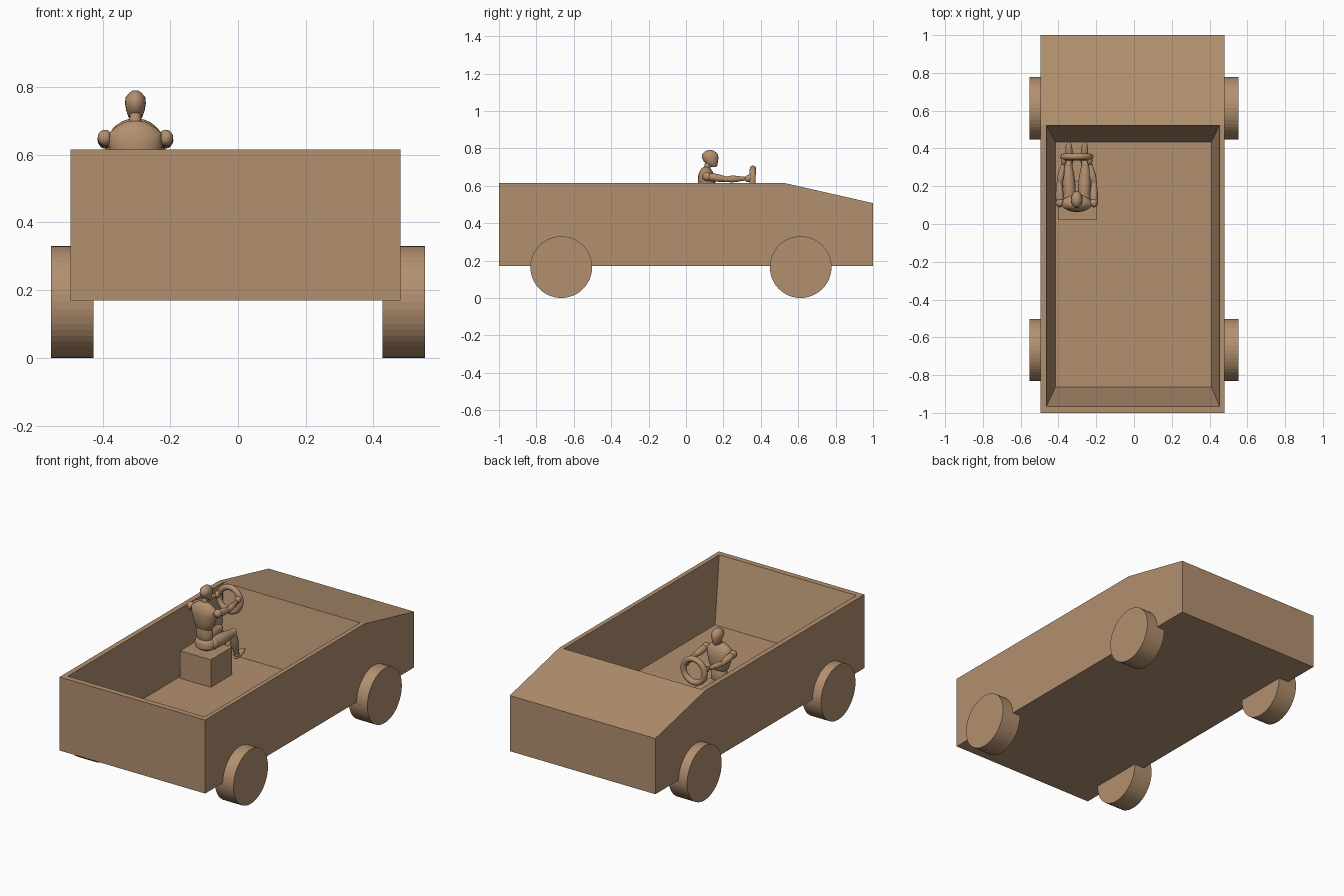
import bpy, bmesh, math
from mathutils import Vector, Matrix

if "Cube" in bpy.data.objects:
    bpy.data.objects.remove(bpy.data.objects["Cube"])

tan = bpy.data.materials.new("tan")
tan.diffuse_color = (0.45, 0.28, 0.16, 1)
tan.use_nodes = True
tan.node_tree.nodes["Principled BSDF"].inputs["Base Color"].default_value = tan.diffuse_color


def finish(name, bm, angle=None):
    bmesh.ops.recalc_face_normals(bm, faces=bm.faces)
    me = bpy.data.meshes.new(name)
    bm.to_mesh(me)
    bm.free()
    ob = bpy.data.objects.new(name, me)
    me.materials.append(tan)
    bpy.context.collection.objects.link(ob)
    if angle:
        bpy.ops.object.select_all(action='DESELECT')
        ob.select_set(True)
        bpy.context.view_layer.objects.active = ob
        bpy.ops.object.shade_smooth_by_angle(angle=math.radians(angle))
    return ob


def skin(bm, loops):
    for a, b in zip(loops, loops[1:]):
        n = len(a)
        for i in range(n):
            bm.faces.new((a[i], a[(i + 1) % n], b[(i + 1) % n], b[i]))


def loft(name, rings, seg=20):
    """rings: (centre, rx, ry), all square to the line from first to last centre"""
    bm = bmesh.new()
    d = Vector(rings[-1][0]) - Vector(rings[0][0])
    vertical = abs(d.z) > 4 * Vector((d.x, d.y)).length
    rot = Matrix.Identity(3) if vertical else d.to_track_quat('Z', 'Y').to_matrix()
    loops = []
    for c, rx, ry in rings:
        loops.append([bm.verts.new(Vector(c) + rot @ Vector((rx * math.cos(t), ry * math.sin(t), 0)))
                      for t in (2 * math.pi * i / seg for i in range(seg))])
    skin(bm, loops)
    bm.faces.new(loops[0])
    bm.faces.new(loops[-1])
    return finish(name, bm, 40)


def limb(name, a, b, radii):
    a, b = Vector(a), Vector(b)
    n = len(radii) - 1
    return loft(name, [(a.lerp(b, i / n), r, r) for i, r in enumerate(radii)], 16)


def ball(name, c, size, tilt=0):
    bm = bmesh.new()
    bmesh.ops.create_uvsphere(bm, u_segments=18, v_segments=12, radius=1,
                              matrix=Matrix.Translation(c) @ Matrix.Rotation(tilt, 4, 'X')
                              @ Matrix.Diagonal((*size, 1)))
    return finish(name, bm, 40)


# car body: side profile, open tub with tapered walls
bm = bmesh.new()
L, R = -0.495, 0.48
profile = [(-1, 0.615), (-1, 0.17), (1, 0.17), (1, 0.507), (0.525, 0.615)]
left, right = [[bm.verts.new((x, y, z)) for y, z in profile] for x in (L, R)]
for i in range(4):
    bm.faces.new((left[i], left[i + 1], right[i + 1], right[i]))
bm.faces.new(left)
bm.faces.new(right)
rim = [left[0], right[0], right[4], left[4]]
tub = [[bm.verts.new(p) for p in ((x0, y0, z), (x1, y0, z), (x1, y1, z), (x0, y1, z))]
       for x0, x1, y0, y1, z in ((-0.464, 0.453, -0.965, 0.522, 0.615),
                                 (-0.415, 0.409, -0.862, 0.435, 0.242))]
skin(bm, [rim] + tub)
bm.faces.new(tub[1])
finish("car_body", bm)

# wheels
for y, end in ((0.613, "front"), (-0.667, "rear")):
    for s, side in ((-1, "left"), (1, "right")):
        bm = bmesh.new()
        bmesh.ops.create_cone(bm, cap_ends=True, segments=48, radius1=0.165, radius2=0.165, depth=0.125,
                              matrix=Matrix.Translation((s * 0.49, y, 0.165)) @ Matrix.Rotation(math.pi / 2, 4, 'Y'))
        finish(f"{end}_{side}_wheel", bm)

# seat block
bm = bmesh.new()
bmesh.ops.create_cube(bm, size=1, matrix=Matrix.Translation((-0.299, 0.123, 0.325))
                      @ Matrix.Diagonal((0.205, 0.205, 0.168, 1)))
finish("seat", bm)

X = -0.303  # driver centre line

# steering wheel
bpy.ops.mesh.primitive_torus_add(major_radius=0.071, minor_radius=0.017, major_segments=36, minor_segments=14,
                                 location=(X, 0.355, 0.62), rotation=(math.radians(88), 0, 0))
ring = bpy.context.object
ring.name = "steering_wheel"
ring.data.materials.append(tan)
bpy.ops.object.shade_smooth_by_angle(angle=math.radians(40))


# driver torso and head
def stack(name, rows):
    loft(name, [((X, y, z), rx, ry) for y, z, rx, ry in rows])


stack("pelvis", [(.125, .41, .04, .035), (.122, .425, .06, .05), (.12, .45, .063, .05),
                 (.118, .47, .055, .042), (.118, .48, .04, .03)])
stack("abdomen", [(.115, .47, .042, .03), (.115, .49, .05, .037), (.115, .52, .05, .037), (.112, .55, .042, .032)])
stack("chest", [(.112, .535, .04, .03), (.112, .55, .056, .038), (.112, .59, .07, .045), (.11, .63, .08, .047),
                (.108, .66, .082, .042), (.107, .68, .06, .032), (.107, .695, .036, .022), (.108, .70, .02, .015)])
stack("neck", [(.112, .69, .018, .018), (.12, .725, .016, .018)])
stack("head", [(.148, .70, .011, .013), (.142, .71, .02, .026), (.133, .73, .027, .038), (.129, .752, .031, .045),
               (.128, .77, .029, .041), (.128, .783, .018, .027), (.128, .79, .008, .012)])

# arms and legs
for s, side in ((-1, "left"), (1, "right")):
    def p(dx, y, z):
        return (X + s * dx, y, z)
    shoulder, elbow, wrist = p(.09, .112, .65), p(.092, .215, .635), p(.072, .315, .638)
    ball(side + "_shoulder", shoulder, (.022, .024, .024))
    limb(side + "_upper_arm", shoulder, elbow, (.016, .021, .021, .018, .014))
    ball(side + "_elbow", elbow, (.016, .016, .016))
    limb(side + "_forearm", elbow, wrist, (.013, .018, .017, .013, .010))
    ball(side + "_hand", p(.068, .338, .64), (.015, .028, .019), 0.3)
    ball(side + "_thumb", p(.055, .345, .655), (.007, .015, .008), 0.4)
    hip, knee, ankle = p(.038, .14, .445), p(.046, .315, .445), p(.042, .36, .295)
    ball(side + "_hip", hip, (.034, .036, .034))
    limb(side + "_thigh", hip, knee, (.03, .034, .033, .028, .021))
    ball(side + "_knee", knee, (.023, .023, .023))
    limb(side + "_shin", knee, ankle, (.018, .024, .024, .018, .013))
    ball(side + "_ankle", ankle, (.015, .016, .016))
    ball(side + "_foot", p(.042, .387, .29), (.019, .05, .015), 0.25)
